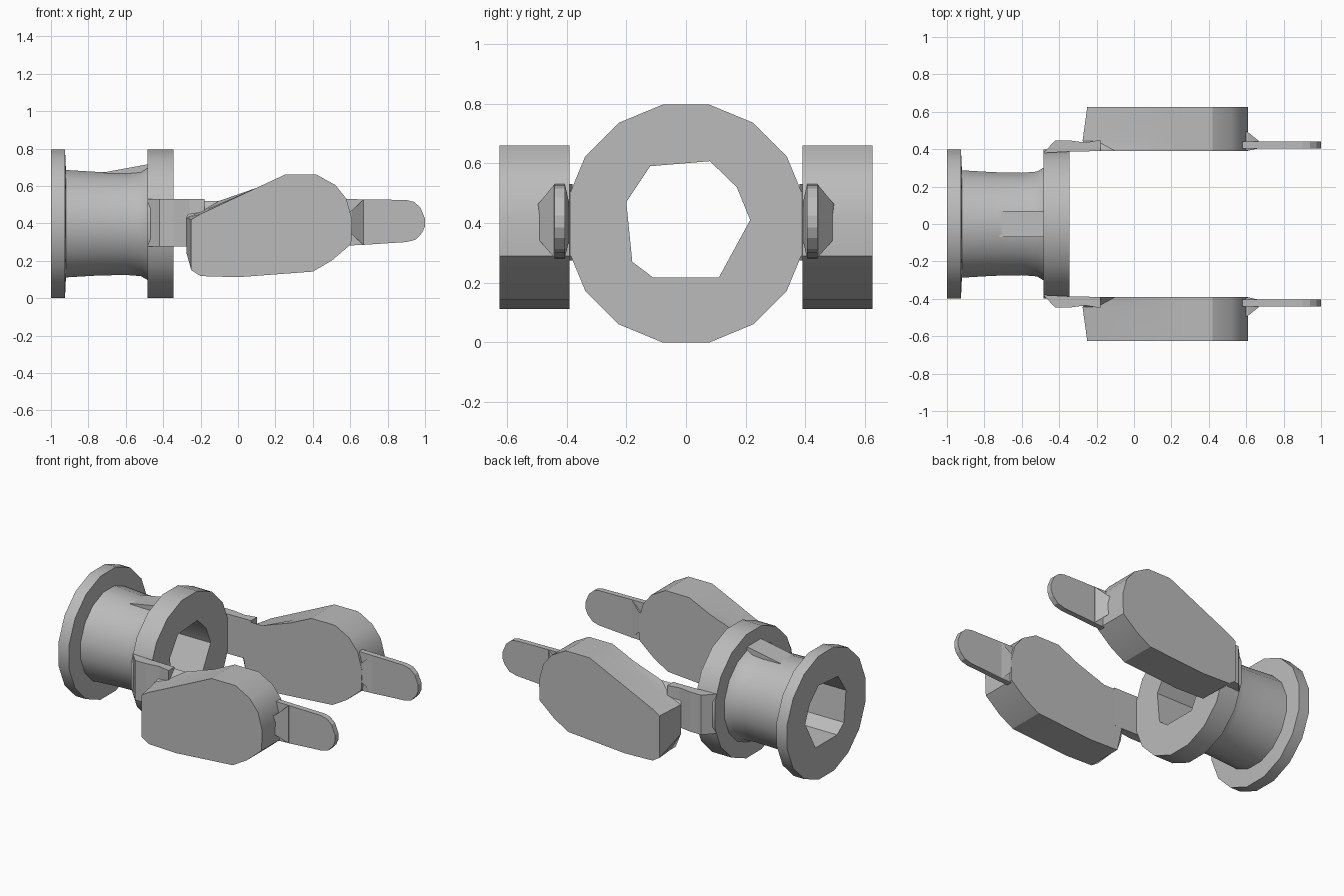
import bpy, bmesh, math

cube = bpy.data.objects.get("Cube")
if cube:
    bpy.data.objects.remove(cube, do_unlink=True)

AXIS_Z = 0.398
SIDES = 16

grey = bpy.data.materials.new("plain grey")
grey.use_nodes = True
COLOUR = (0.5, 0.5, 0.5, 1)
grey.diffuse_color = COLOUR
grey.node_tree.nodes["Principled BSDF"].inputs["Base Color"].default_value = COLOUR


def loft(name, rings):
    """Skin a stack of equal-length point loops and cap both ends."""
    bm = bmesh.new()
    loops = [[bm.verts.new(p) for p in ring] for ring in rings]
    n = len(loops[0])
    for a, b in zip(loops, loops[1:]):
        for i in range(n):
            j = (i + 1) % n
            bm.faces.new((a[i], a[j], b[j], b[i]))
    bm.faces.new(loops[0])
    bm.faces.new(loops[-1])
    bmesh.ops.recalc_face_normals(bm, faces=bm.faces)
    mesh = bpy.data.meshes.new(name)
    bm.to_mesh(mesh)
    bm.free()
    mesh.materials.append(grey)
    obj = bpy.data.objects.new(name, mesh)
    bpy.context.collection.objects.link(obj)
    return obj


def smooth(obj, angle=30):
    bpy.ops.object.select_all(action="DESELECT")
    obj.select_set(True)
    bpy.context.view_layer.objects.active = obj
    bpy.ops.object.shade_smooth_by_angle(angle=math.radians(angle))


def circle(x, apothem):
    r = apothem / math.cos(math.pi / SIDES)
    angles = [(i + 0.5) * math.tau / SIDES for i in range(SIDES)]
    return [(x, r * math.sin(a), AXIS_Z + r * math.cos(a)) for a in angles]


def side_outline(points, y):
    return [(x, y, z) for x, z in points]


# Hollow spool: end flange, waisted tube and front ring
spool_profile = [(-1, 0.398), (-0.925, 0.398), (-0.92, 0.287), (-0.75, 0.277),
                 (-0.6, 0.274), (-0.52, 0.28), (-0.485, 0.3), (-0.484, 0.398),
                 (-0.345, 0.398)]
spool = loft("spool", [circle(x, r) for x, r in spool_profile])

# Faceted bore through the spool
bore_outline = [(-0.12, 0.59), (0.08, 0.607), (0.17, 0.52), (0.215, 0.41),
                (0.11, 0.217), (-0.11, 0.217), (-0.18, 0.27), (-0.2, 0.47)]
bore = loft("bore_cutter", [[(x, y, z) for y, z in bore_outline] for x in (-1.1, -0.2)])
bore.hide_render = True
cut = spool.modifiers.new("bore", "BOOLEAN")
cut.operation = "DIFFERENCE"
cut.solver = "EXACT"
cut.object = bore
bpy.context.view_layer.update()
hollow = bpy.data.meshes.new_from_object(
    spool.evaluated_get(bpy.context.evaluated_depsgraph_get()))
spool.modifiers.clear()
spool.data = hollow
bpy.data.objects.remove(bore, do_unlink=True)
smooth(spool)

# Small rib where the tube meets the ring
rib = [(-0.72, 0.66), (-0.72, 0.672), (-0.48, 0.716), (-0.48, 0.66)]
loft("tube_rib", [side_outline(rib, y) for y in (-0.07, 0.07)])

# Outlines shared by both arms
strap_top = [(-0.485, 0.38), (-0.42, 0.447), (-0.345, 0.447), (-0.26, 0.435),
             (-0.18, 0.45), (-0.18, 0.39), (-0.345, 0.387)]
pad_rest = [(0.25, 0.66), (0.42, 0.66), (0.52, 0.605), (0.58, 0.53), (0.61, 0.42),
            (0.605, 0.29), (0.5, 0.2), (0.4, 0.142), (0, 0.112), (-0.2, 0.118)]
pad_inner = [(-0.235, 0.28), (-0.235, 0.52), (-0.1, 0.52), (0.1, 0.59)] + pad_rest
pad_middle = [(-0.275, 0.24), (-0.275, 0.43), (-0.2, 0.46), (0.1, 0.59)] + pad_rest
pad_outer = [(-0.25, 0.15), (-0.25, 0.42), (-0.2, 0.45), (0.1, 0.59)] + pad_rest
tip = [(0.56, 0.28), (0.67, 0.285), (0.9, 0.3), (0.95, 0.313), (0.985, 0.35),
       (1, 0.385), (1, 0.425), (0.975, 0.485), (0.94, 0.515), (0.9, 0.525), (0.56, 0.53)]


def block(x, y0, y1, z0, z1, s):
    return [(x, s * y0, z0), (x, s * y1, z0), (x, s * y1, z1), (x, s * y0, z1)]


for side, s in (("left", 1), ("right", -1)):
    # Strap joining the ring to the pad
    loft(side + "_strap", [[(x, s * y, z) for x, y in strap_top] for z in (0.275, 0.53)])

    # Thick rounded pad
    pad = loft(side + "_pad", [side_outline(pad_inner, s * 0.39),
                               side_outline(pad_middle, s * 0.445),
                               side_outline(pad_outer, s * 0.625)])
    smooth(pad, 25)

    # Thin finger tip with a flared root
    loft(side + "_finger_tip", [side_outline(tip, s * y) for y in (0.405, 0.44)])
    loft(side + "_finger_root", [block(0.59, 0.392, 0.5, 0.35, 0.46, s),
                                 block(0.61, 0.392, 0.49, 0.34, 0.47, s),
                                 block(0.67, 0.405, 0.442, 0.285, 0.528, s)])
